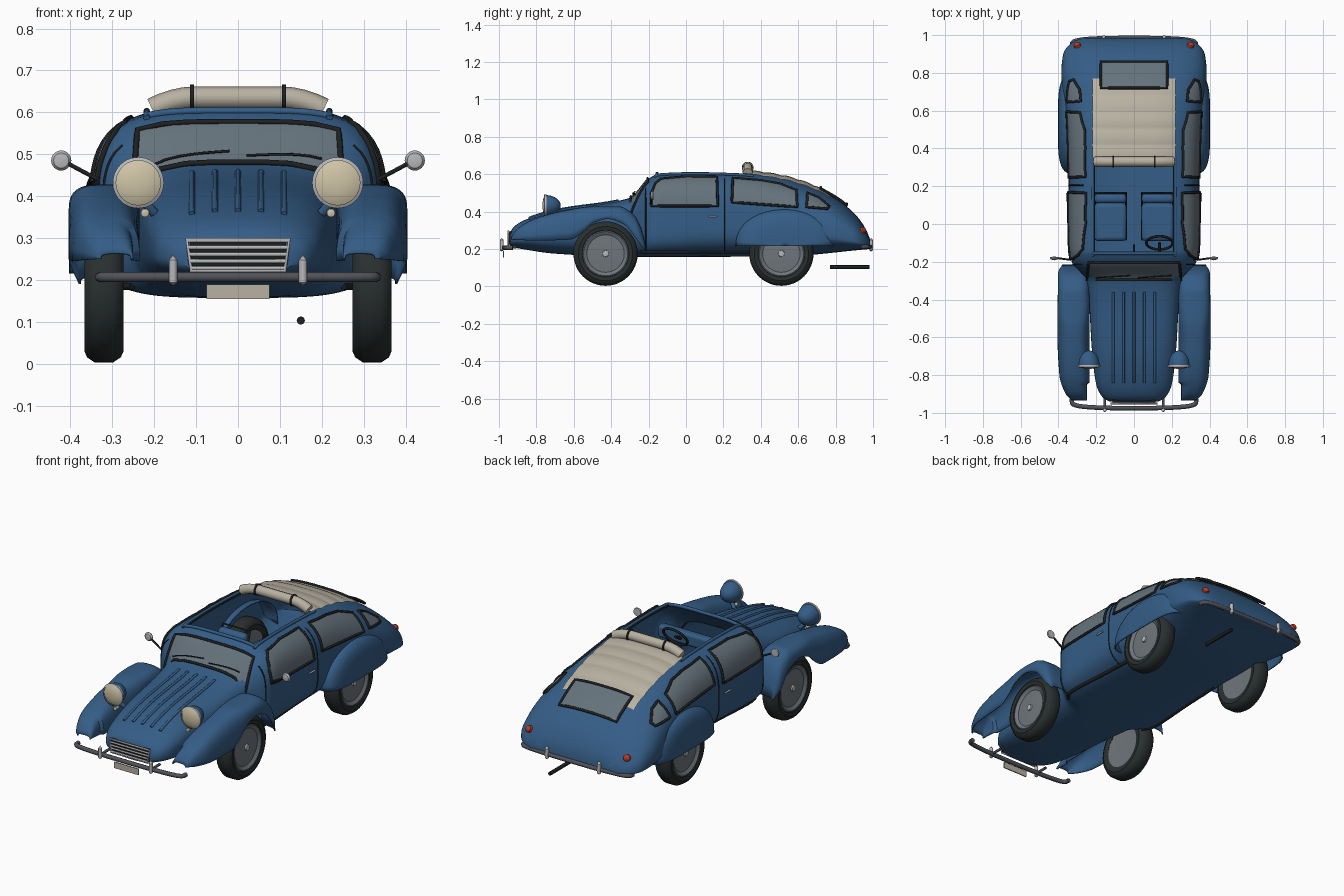
import bpy, bmesh, math
from mathutils import Vector

if "Cube" in bpy.data.objects:
    bpy.data.objects.remove(bpy.data.objects["Cube"])

def material(name, *rgb):
    m = bpy.data.materials.new(name)
    m.use_nodes = True
    m.diffuse_color = (*rgb, 1)
    m.node_tree.nodes["Principled BSDF"].inputs["Base Color"].default_value = (*rgb, 1)
    return m

blue = material("blue paint", .035, .11, .24)
black = material("black trim", .012, .014, .015)
rubber = material("tyre rubber", .022, .028, .028)
glass = material("window glass", .13, .17, .2)
canvas = material("beige canvas", .48, .44, .36)
chrome = material("chrome", .48, .48, .5)
steel = material("dark steel", .08, .085, .1)
rim_grey = material("wheel grey", .16, .18, .2)
lens = material("lamp lens", .62, .55, .38)
red = material("red lamp", .5, .04, .02)

smooth_objects = []

def mesh(name, verts, faces, mat, thickness=0):
    bm = bmesh.new()
    vs = [bm.verts.new(v) for v in verts]
    for f in faces:
        bm.faces.new([vs[i] for i in f])
    bmesh.ops.remove_doubles(bm, verts=bm.verts, dist=1e-5)
    bmesh.ops.recalc_face_normals(bm, faces=bm.faces)
    data = bpy.data.meshes.new(name)
    bm.to_mesh(data)
    bm.free()
    data.materials.append(mat)
    ob = bpy.data.objects.new(name, data)
    bpy.context.collection.objects.link(ob)
    if thickness:
        mod = ob.modifiers.new("shell", 'SOLIDIFY')
        mod.thickness, mod.offset = thickness, -1
    smooth_objects.append(ob)
    return ob

def loft(name, rows, mat, closed=False, caps=False, thickness=0):
    n = len(rows[0])
    faces = [(i*n + j, i*n + (j+1) % n, (i+1)*n + (j+1) % n, (i+1)*n + j)
             for i in range(len(rows) - 1) for j in range(n if closed else n - 1)]
    if caps:
        faces += [tuple(range(n)), tuple(range((len(rows) - 1)*n, len(rows)*n))]
    return mesh(name, [p for r in rows for p in r], faces, mat, thickness)

def lathe(name, profile, origin, axis, mat, segs=40):
    # profile holds (radius, distance along the axis)
    q = Vector((0, 0, 1)).rotation_difference(Vector(axis))
    rows = [[Vector(origin) + q @ Vector((r*math.cos(a), r*math.sin(a), h))
             for a in (math.tau*k/segs for k in range(segs))] for r, h in profile]
    return loft(name, rows, mat, closed=True)

def tube(name, pts, r, mat, cyclic=False):
    cu = bpy.data.curves.new(name, 'CURVE')
    cu.dimensions, cu.bevel_depth, cu.bevel_resolution, cu.use_fill_caps = '3D', r, 2, True
    sp = cu.splines.new('POLY')
    sp.points.add(len(pts) - 1)
    for p, c in zip(sp.points, pts):
        p.co = (*c, 1)
    sp.use_cyclic_u = cyclic
    cu.materials.append(mat)
    ob = bpy.data.objects.new(name, cu)
    bpy.context.collection.objects.link(ob)
    return ob

def box(name, centre, size, mat, bevel=.01):
    bm = bmesh.new()
    bmesh.ops.create_cube(bm, size=1)
    verts = [[c + v.co[i]*size[i] for i, c in enumerate(centre)] for v in bm.verts]
    faces = [[v.index for v in f.verts] for f in bm.faces]
    bm.free()
    ob = mesh(name, verts, faces, mat)
    if bevel:
        mod = ob.modifiers.new("round", 'BEVEL')
        mod.width, mod.segments = bevel, 3
    return ob

def profile(xs, ys):
    # smooth curve through points without overshoot
    d = [(b - a)/(q - p) for a, b, p, q in zip(ys, ys[1:], xs, xs[1:])]
    t = [d[0]] + [2*a*b/(a + b) if a*b > 0 else 0 for a, b in zip(d, d[1:])] + [d[-1]]
    def at(x):
        x = min(max(x, xs[0]), xs[-1])
        i = max(k for k in range(len(xs) - 1) if xs[k] <= x)
        h = xs[i+1] - xs[i]
        u = (x - xs[i])/h
        return ((1 + 2*u)*(1-u)**2*ys[i] + u*(1-u)**2*h*t[i]
                + u*u*(3 - 2*u)*ys[i+1] + u*u*(u - 1)*h*t[i+1])
    return at

def spow(v, e):
    return math.copysign(abs(v)**e, v)

# Body shape: half width, roof line, underside, waist height and squareness
ys = [-.94, -.92, -.85, -.7, -.3, -.2, -.14, .1, .3, .5, .65, .8, .9, .96, .985]
width = profile(ys, [.13, .165, .2, .22, .25, .33, .34, .345, .347, .355, .37, .385, .375, .33, .27])
roof = profile(ys, [.29, .32, .36, .405, .473, .575, .605, .615, .612, .588, .545, .47, .39, .31, .25])
under = profile([-.94, -.7, -.3, .5, .985], [.21, .175, .157, .16, .2])
waist = profile([-.94, -.7, -.3, .1, .5, .985], [.25, .29, .33, .35, .33, .22])
square = profile([-.94, -.3, -.2, .1, .5, .985], [2.5, 3.5, 4, 3.5, 3, 2.4])

def half_width(y, z):
    m, p = waist(y), square(y)
    u = (z - m)/(roof(y) - m) if z > m else (m - z)/(m - under(y))
    return width(y)*max(0, 1 - min(u, 1)**p)**(1/p)

def top_z(x, y):
    p = square(y)
    return waist(y) + (roof(y) - waist(y))*max(0, 1 - min(abs(x)/width(y), 1)**p)**(1/p)

def on_side(s, off=.004):
    return lambda y, z: (s*(half_width(y, z) + off), y, z)

def on_top(off):
    return lambda x, y: (x, y, top_z(x, y) + off)

rows = []
for i in range(111):
    y = -.94 + 1.925*i/110
    m, e = waist(y), 2/square(y)
    ring = []
    for k in range(96):
        c, s = math.cos(math.tau*k/96), math.sin(math.tau*k/96)
        h = roof(y) - m if s > 0 else m - under(y)
        ring.append((width(y)*spow(c, e), y, m + h*spow(s, e)))
    rows.append(ring)
body = loft("body_shell", rows, blue, closed=True, caps=True, thickness=.009)

# Open sunroof
bm = bmesh.new()
bm.from_mesh(body.data)
for co, no in (((.215, 0, 0), (1, 0, 0)), ((-.215, 0, 0), (1, 0, 0)),
               ((0, -.15, 0), (0, 1, 0)), ((0, .34, 0), (0, 1, 0))):
    bmesh.ops.bisect_plane(bm, geom=bm.verts[:] + bm.edges[:] + bm.faces[:], plane_co=co, plane_no=no)
hole = [f for f in bm.faces for c in [f.calc_center_median()]
        if abs(c.x) < .215 and -.15 < c.y < .34 and c.z > .45]
bmesh.ops.delete(bm, geom=hole, context='FACES')
bm.to_mesh(body.data)
bm.free()
for s in (1, -1):
    tube("roof_rail", [on_top(.004)(s*.218, -.17 + .53*k/20) for k in range(21)], .008, blue)
    tube("roof_seal", [on_top(-.004)(s*.212, -.15 + .49*k/20) for k in range(21)], .006, black)
tube("roof_header", [on_top(.002)(-.22 + .44*k/16, -.155) for k in range(17)], .009, blue)

def window(name, corners, place, frame=.007):
    # glass patch following the body, with a rubber frame
    n = len(corners)
    ring = [Vector(corners[i]).lerp(Vector(corners[(i+1) % n]), k/8) for i in range(n) for k in range(8)]
    mid = sum(ring, Vector((0, 0)))/len(ring)
    loft(name + "_glass", [[place(*mid.lerp(p, t/6)) for p in ring] for t in range(7)], glass, closed=True)
    tube(name + "_frame", [place(*p) for p in ring], frame, black, True)

for s in (1, -1):
    side = on_side(s)
    window("front_door_window", [(-.185, .43), (-.185, .5), (-.165, .55), (-.135, .575), (0, .587),
                                 (.165, .585), (.17, .43)], side)
    window("rear_side_window", [(.245, .45), (.25, .58), (.4, .567), (.5, .55), (.59, .515), (.595, .425)], side)
    window("quarter_window", [(.645, .425), (.65, .5), (.71, .475), (.765, .43), (.755, .415)], side)
    # Door seams, sill and handle
    for y in (-.215, .205):
        tube("door_seam", [on_side(s, 0)(y, .19 + (roof(y) - .23)*k/20) for k in range(21)], .003, black)
    tube("sill_trim", [side(-.24 + .58*k/16, .185) for k in range(17)], .009, black)
    tube("door_handle", [on_side(s, .01)(y, .375) for y in (.12, .165)], .005, chrome)
window("windscreen", [(-.25, -.295), (.25, -.295), (.24, -.205), (-.24, -.205)], on_top(.006))
window("rear_window", [(-.175, .72), (.175, .72), (.175, .86), (-.175, .86)], on_top(.016))
for x in (-.2, .02):
    tube("wiper", [on_top(.016)(x + .18*k/6, -.285 + .012*k/6) for k in range(7)], .003, black)

# Canvas roof with cross ribs, and its rolled front part
rows = []
for i in range(51):
    y = .33 + .44*i/50
    rows.append([on_top(.007 + .005*abs(math.sin(math.pi*i/10)))(-.22 + .44*k/20, y) for k in range(21)])
loft("canvas_roof", rows, canvas)
roll = [(x, .33, .635 - .5*max(0, abs(x) - .1)**2 / .2) for x in (-.205 + .41*k/16 for k in range(17))]
tube("canvas_roll", roll, .027, canvas)
for x in (-.11, .11):
    lathe("roll_strap", [(.027, -.005), (.031, -.005), (.031, .005), (.027, .005)], (x, .33, .635), (1, 0, 0), black)

# Bonnet ribs
for x in (-.11, -.055, 0, .055, .11):
    tube("bonnet_rib", [on_top(.001)(x, -.84 + .48*k/16) for k in range(17)], .007, blue)

# Front wings: open arched shells
wing_top = profile([-.935, -.9, -.8, -.65, -.5, -.36, -.28, -.235, -.215],
                   [.265, .31, .365, .405, .427, .428, .385, .3, .21])
wing_low = profile([-.935, -.8, -.62, -.55, -.5, -.42, -.33, -.27, -.215],
                   [.25, .245, .25, .29, .335, .36, .33, .26, .19])
wing_out = profile([-.935, -.9, -.8, -.6, -.26, -.215], [.33, .362, .395, .405, .402, .38])
# Rear wings: half discs with a rounded bulge
for s in (1, -1):
    rows = []
    for i in range(61):
        y = -.935 + .72*i/60
        lo, hi, b = wing_low(y), wing_top(y), wing_out(y)
        a = .25 if y < -.85 else .235
        rows.append([(s*((a + b)/2 - (b - a)/2*spow(math.cos(t), .65)), y, lo + (hi - lo)*math.sin(t)**.65)
                     for t in (math.pi*k/24 for k in range(25))])
    loft("front_wing", rows, blue, thickness=.006)
    rows = []
    for i in range(15):
        r = math.sin(math.pi/2*i/14)
        rows.append([(s*(.31 + .093*(1 - r**4)**.3), .53 + .265*r*math.cos(t), .215 + .2*r*math.sin(t)**.85)
                     for t in (math.pi*k/32 for k in range(33))])
    loft("rear_wing", rows, blue, thickness=.006)

    # Wheels
    for y in (-.43, .51):
        o, ax = (s*.32, y, .175), (s, 0, 0)
        lathe("tyre", [(.115, -.04), (.145, -.047), (.16, -.04), (.172, -.022), (.172, .022), (.16, .04),
                       (.145, .047), (.125, .043), (.12, .03)], o, ax, rubber, 48)
        lathe("wheel_disc", [(0, -.03), (.12, -.036), (.127, .036), (.118, .041), (.1, .03), (.05, .034), (0, .034)],
              o, ax, rim_grey)
        lathe("hub_cap", [(.018, .03), (.016, .042), (0, .046)], o, ax, chrome, 16)

    # Headlamps
    o, ax = (s*.238, -.75, .432), (0, -1, 0)
    lathe("headlamp_bucket", [(.056*math.cos(t), -.08*math.sin(t)) for t in (math.pi/2*k/10 for k in range(11))],
          o, ax, blue)
    lathe("headlamp_rim", [(.052, -.004), (.06, -.004), (.061, .006), (.053, .01)], o, ax, chrome)
    lathe("headlamp_lens", [(.054, .005), (.04, .012), (.02, .016), (0, .017)], o, ax, lens)
    tube("headlamp_bracket", [(s*.238, -.73, .4), (s*.2, -.71, .36)], .012, blue)
    lathe("indicator", [(.006, -.02), (.01, .01), (0, .014)], (s*.222, -.75, .36), ax, lens, 12)

    # Mirrors and tail lamps
    lathe("mirror", [(0, -.012), (.018, -.008), (.024, 0), (.022, .006), (0, .007)], (s*.422, -.18, .485), (0, 1, 0), chrome)
    tube("mirror_arm", [(s*.335, -.19, .44), (s*.41, -.18, .48)], .005, black)
    lathe("tail_lamp", [(.02, -.02), (.018, .008), (.01, .016), (0, .018)],
          (s*.3, .945, top_z(.3, .945) + .005), (s*.3, .8, .4), red, 16)

    # Seats
    box("seat_cushion", (s*.125, .01, .29), (.17, .2, .06), blue, .02)
    box("seat_back", (s*.125, .135, .38), (.17, .05, .2), blue, .02)
    tube("seat_frame", [(s*.042, -.085, .26), (s*.042, .11, .3), (s*.042, .165, .485), (s*.208, .165, .485),
                        (s*.208, .11, .3), (s*.208, -.085, .26)], .006, black)

    # Bumper overriders
    for y, x in ((-.985, .155), (.99, .16)):
        lathe("overrider", [(0, -.036), (.01, -.028), (.01, .025), (0, .038)], (s*x, y, .222), (0, 0, 1), chrome, 12)
        tube("bumper_bracket", [(s*x, y, .21), (s*x, y*.92, .21)], .007, steel)

# Bumpers
for name, y, w, z in (("front_bumper", -.975, .33, .207), ("rear_bumper", .985, .33, .212)):
    tube(name, [(w*spow(math.sin(t), .8), y*(.95 + .05*math.cos(t)**.4), z)
                for t in (math.pi/2*k/12 for k in range(-12, 13))], .012, steel)
box("number_plate", (0, -.975, .172), (.15, .006, .034), canvas, 0)

# Grille
box("grille_back", (0, -.937, .258), (.23, .02, .07), black, 0)
for k in range(5):
    w = .11 + .003*k
    tube("grille_bar", [(-w, -.95, .228 + .0165*k), (w, -.95, .228 + .0165*k)], .005, chrome)
tube("grille_frame", [(-.112, -.95, .222), (.112, -.95, .222), (.122, -.95, .297), (-.122, -.95, .297)], .005, chrome, True)

# Cabin fittings and exhaust
box("dashboard", (0, -.17, .43), (.56, .05, .07), blue, .015)
tube("steering_wheel", [(.135 + .07*math.cos(t), -.1 + .035*math.sin(t), .455 + .055*math.sin(t))
                        for t in (math.tau*k/24 for k in range(24))], .007, black, True)
tube("steering_column", [(.135, -.1, .455), (.135, -.18, .41)], .008, black)
tube("gear_lever", [(0, -.17, .4), (0, -.11, .41)], .006, black)
tube("exhaust_pipe", [(.15, .77, .103), (.15, .98, .103)], .01, black)

for ob in bpy.context.selected_objects:
    ob.select_set(False)
for ob in smooth_objects:
    ob.select_set(True)
bpy.context.view_layer.objects.active = body
bpy.ops.object.shade_smooth_by_angle(angle=math.radians(35))
